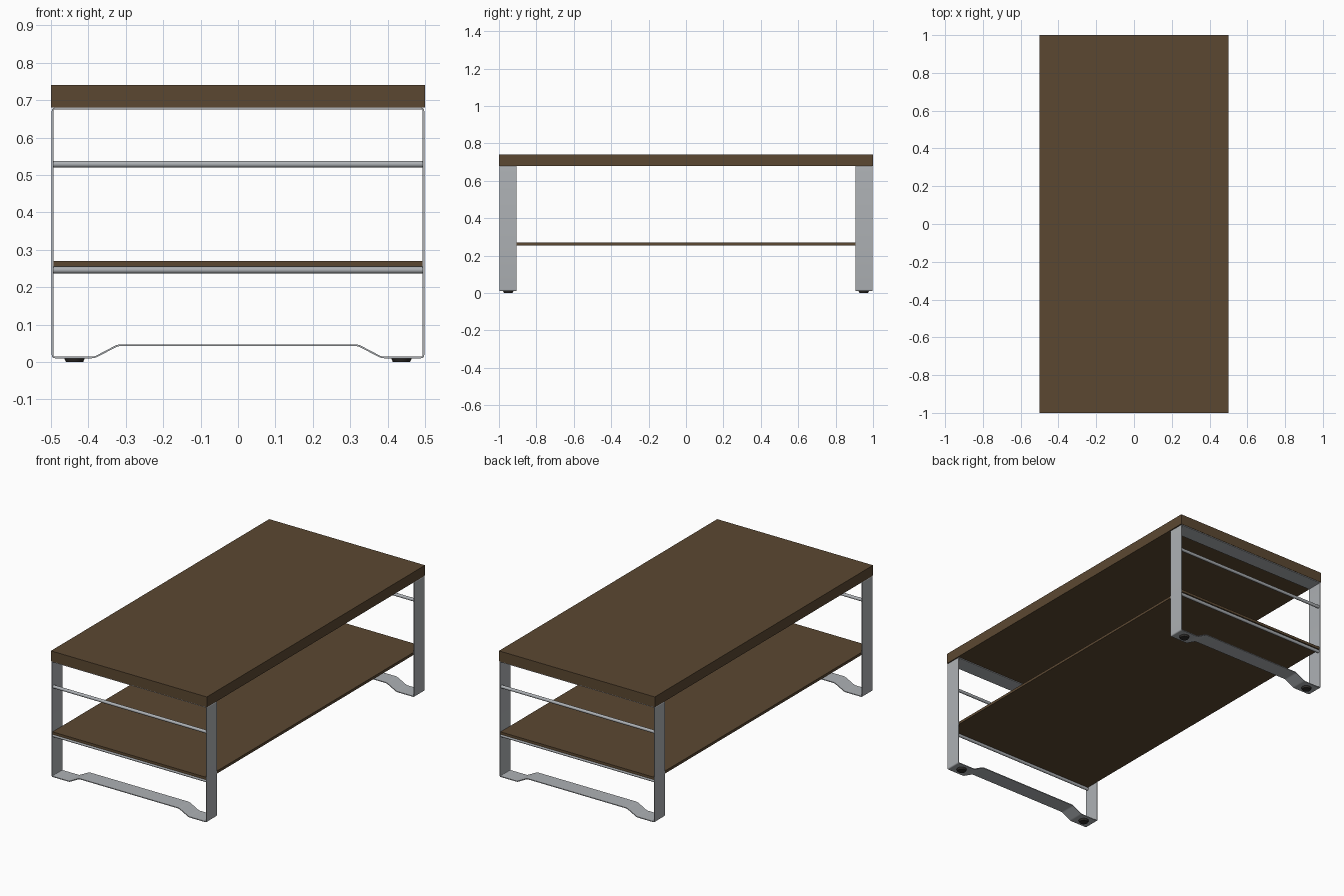
import bpy, bmesh, math
from mathutils import Vector

if "Cube" in bpy.data.objects:
    bpy.data.objects.remove(bpy.data.objects["Cube"])


def material(name, rgb):
    m = bpy.data.materials.new(name)
    m.diffuse_color = (*rgb, 1)
    m.use_nodes = True
    m.node_tree.nodes["Principled BSDF"].inputs["Base Color"].default_value = m.diffuse_color
    return m


WOOD = material("dark_wood", (0.105, 0.064, 0.031))
STEEL = material("brushed_steel", (0.42, 0.44, 0.46))
RUBBER = material("dark_rubber", (0.03, 0.027, 0.024))


def finish(name, bm, mat, smooth=False):
    bmesh.ops.recalc_face_normals(bm, faces=bm.faces)
    me = bpy.data.meshes.new(name)
    bm.to_mesh(me)
    bm.free()
    me.materials.append(mat)
    ob = bpy.data.objects.new(name, me)
    bpy.context.collection.objects.link(ob)
    if smooth:
        bpy.ops.object.select_all(action='DESELECT')
        ob.select_set(True)
        bpy.context.view_layer.objects.active = ob
        bpy.ops.object.shade_smooth_by_angle(angle=math.radians(35))
    return ob


def board(name, half_x, half_y, z0, z1):
    bm = bmesh.new()
    bmesh.ops.create_cube(bm, size=1)
    for v in bm.verts:
        v.co = (v.co.x * 2 * half_x, v.co.y * 2 * half_y,
                z0 + (v.co.z + 0.5) * (z1 - z0))
    return finish(name, bm, WOOD)


def rounded(points, radius, steps=4):
    """Round each corner of a closed 2D outline with a short curve."""
    out = []
    for i, p in enumerate(points):
        a = (points[i - 1] - p).normalized() * radius
        b = (points[(i + 1) % len(points)] - p).normalized() * radius
        for s in range(steps + 1):
            t = s / steps
            out.append(p + a * (1 - t) ** 2 + b * t ** 2)
    return out


def inset(points, d):
    """Offset a closed counter-clockwise outline inwards."""
    out = []
    for i, p in enumerate(points):
        d1 = (p - points[i - 1]).normalized()
        d2 = (points[(i + 1) % len(points)] - p).normalized()
        n1, n2 = Vector((-d1.y, d1.x)), Vector((-d2.y, d2.x))
        out.append(p + (n1 + n2) * d / (1 + n1.dot(n2)))
    return out


def leg_frame(name, y0, y1):
    """Flat steel strip bent into a closed loop with a raised foot rail."""
    half = [(0.32, 0.043), (0.383, 0.01), (0.498, 0.01), (0.498, 0.68)]
    pts = [Vector(p) for p in half] + [Vector((-x, z)) for x, z in reversed(half)]
    outer = rounded(pts, 0.009)
    inner = inset(outer, 0.0045)
    bm = bmesh.new()
    rings = [[bm.verts.new((p.x, y, p.y)) for p in loop]
             for loop, y in ((outer, y0), (outer, y1), (inner, y1), (inner, y0))]
    n = len(outer)
    for r in range(4):
        a, b = rings[r], rings[(r + 1) % 4]
        for i in range(n):
            j = (i + 1) % n
            bm.faces.new((a[i], a[j], b[j], b[i]))
    return finish(name, bm, STEEL, True)


def rail(name, y, z, radius=0.009, half_x=0.495, sides=16):
    bm = bmesh.new()
    bmesh.ops.create_cone(bm, cap_ends=True, segments=sides, radius1=radius,
                          radius2=radius, depth=2 * half_x)
    for v in bm.verts:
        v.co = (v.co.z, y + v.co.x, z + v.co.y)
    return finish(name, bm, STEEL, True)


def foot_pad(name, x, y):
    bm = bmesh.new()
    bmesh.ops.create_cone(bm, cap_ends=True, segments=24, radius1=0.023,
                          radius2=0.028, depth=0.011)
    bmesh.ops.translate(bm, verts=bm.verts, vec=(x, y, 0.0055))
    return finish(name, bm, RUBBER, True)


# Boards
board("table_top", 0.5, 1.0, 0.68, 0.74)
board("lower_shelf", 0.494, 0.995, 0.255, 0.27)

# End frames with their cross rails and feet
for side, s in (("front", -1), ("back", 1)):
    leg_frame(side + "_leg_frame", *sorted((s * 0.905, s * 0.998)))
    rail(side + "_upper_rail", s * 0.985, 0.529)
    rail(side + "_shelf_rail", s * 0.985, 0.246)
    for end, x in (("left", -0.437), ("right", 0.437)):
        foot_pad(f"{side}_{end}_foot", x, s * 0.95)
